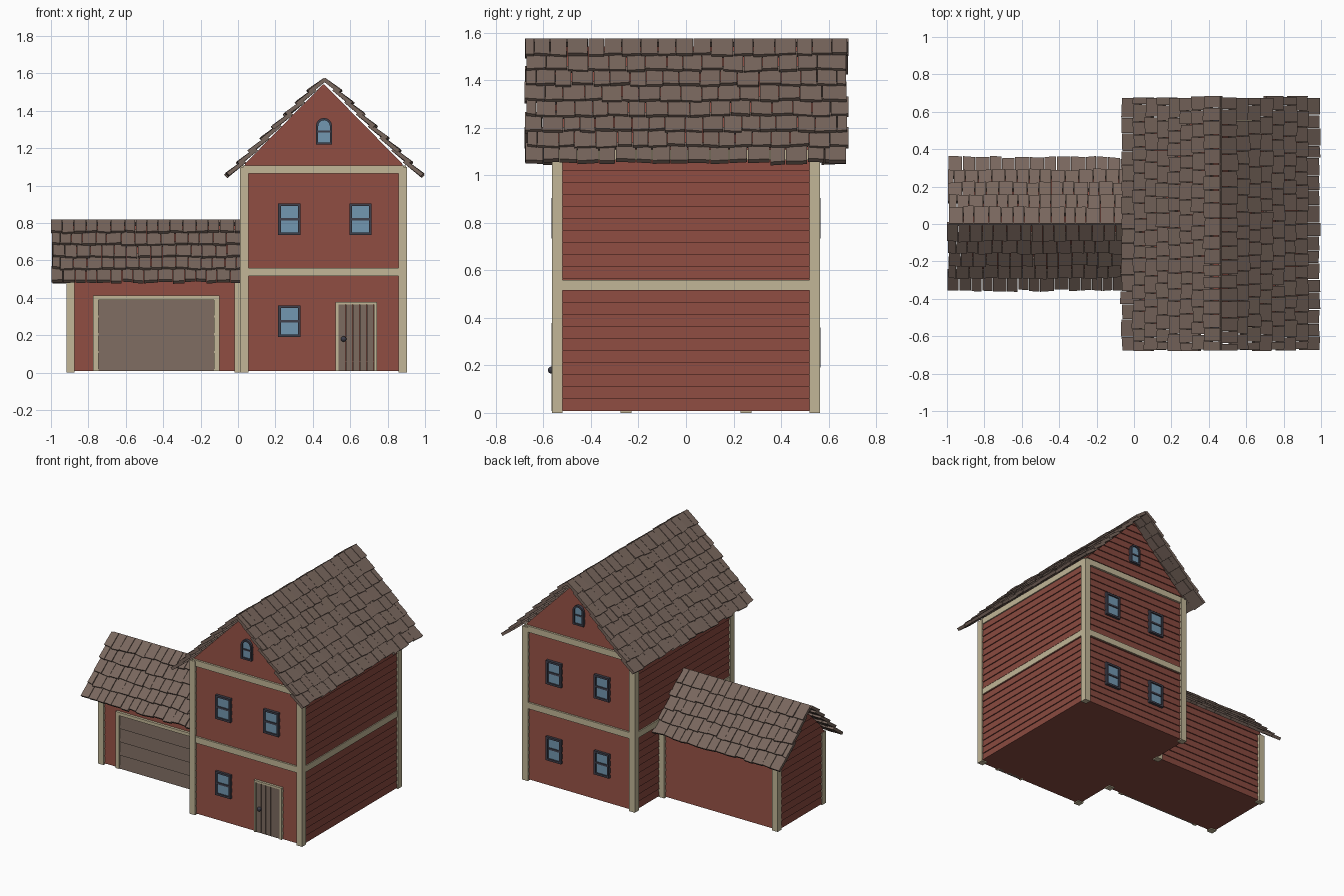
import bpy, bmesh, random
from math import sin, cos, tan, pi, radians
from mathutils import Matrix, Vector

if "Cube" in bpy.data.objects:
    bpy.data.objects.remove(bpy.data.objects["Cube"])

random.seed(4)


def material(name, rgb):
    m = bpy.data.materials.new(name)
    m.diffuse_color = (*rgb, 1)
    m.use_nodes = True
    m.node_tree.nodes["Principled BSDF"].inputs["Base Color"].default_value = m.diffuse_color
    return m


RED = material("red_siding", (0.25, 0.068, 0.05))
TRIM = material("cream_trim", (0.54, 0.47, 0.31))
ROOF = material("brown_shingle", (0.19, 0.135, 0.11))
WOOD = material("brown_door", (0.2, 0.145, 0.115))
DARK = material("dark_frame", (0.05, 0.05, 0.07))
GLASS = material("blue_glass", (0.17, 0.31, 0.44))


def finish(name, bm, mat):
    bmesh.ops.recalc_face_normals(bm, faces=bm.faces)
    me = bpy.data.meshes.new(name)
    bm.to_mesh(me)
    bm.free()
    me.materials.append(mat)
    ob = bpy.data.objects.new(name, me)
    bpy.context.collection.objects.link(ob)
    return ob


def loft(bm, rings, caps=True):
    """Join equal-length point rings with quads."""
    vs = [[bm.verts.new(p) for p in r] for r in rings]
    n = len(vs[0])
    for a, b in zip(vs, vs[1:]):
        for i in range(n):
            j = (i + 1) % n
            bm.faces.new((a[i], a[j], b[j], b[i]))
    if caps:
        bm.faces.new(vs[0])
        bm.faces.new(vs[-1])


def rect(x0, x1, y0, y1):
    return [(x0, y0), (x1, y0), (x1, y1), (x0, y1)]


def boxes(name, mat, items):
    """Each item is (x0, x1, y0, y1, z0, z1)."""
    bm = bmesh.new()
    for x0, x1, y0, y1, z0, z1 in items:
        loft(bm, [[(x, y, z) for x, y in rect(x0, x1, y0, y1)] for z in (z0, z1)])
    return finish(name, bm, mat)


def frame(name, mat, outer, inner, y0, y1):
    """Flat ring between two xz outlines, given depth along y."""
    bm = bmesh.new()
    loop = lambda pts, y: [(x, y, z) for x, z in pts]
    loft(bm, [loop(outer, y0), loop(outer, y1), loop(inner, y1), loop(inner, y0),
              loop(outer, y0)], caps=False)
    bmesh.ops.remove_doubles(bm, verts=bm.verts, dist=1e-6)
    return finish(name, bm, mat)


def plate(name, mat, outline, y0, y1):
    bm = bmesh.new()
    loft(bm, [[(x, y, z) for x, z in outline] for y in (y0, y1)])
    return finish(name, bm, mat)


# Lapped-board walls with a gable: a stack of stepped rings
def clad_body(name, cx, hx, hy, apex, slope, gable_on_x):
    bm, rings, z = bmesh.new(), [], 0.008
    while z < apex - 0.01:
        top = min(z + 0.0505, apex - 0.003)
        for zz, out in ((z, 0.007), (top, 0.0)):
            lim = (apex - zz) / slope
            a, b = hx + out, hy + out
            if gable_on_x:
                a = min(a, lim)
            else:
                b = min(b, lim)
            rings.append([(x, y, zz) for x, y in rect(cx - a, cx + a, -b, b)])
        z = top
    loft(bm, rings)
    return finish(name, bm, RED)


# Overlapping, slightly uneven shingles on both slopes of a roof
def shingle_roof(name, u0, u1, ridge, angle, length, rows, width, place):
    bm = bmesh.new()
    pitch, t, r = length / rows, 0.021, random.uniform
    for side in (-1, 1):
        for k in range(rows):
            u = u0 + r(-0.006, 0.006)
            stop = u1 + r(-0.006, 0.006)
            first = True
            while u < stop - 0.01:
                w = width * r(0.8, 1.2) * (0.6 if first and k % 2 else 1)
                first = False
                if stop - (u + w) < width * 0.45:
                    w = stop - u
                tail = length - k * pitch + r(-0.007, 0.007)
                head = max(-0.016, length - (k + 1.35) * pitch)
                skew, lift, g = r(-0.004, 0.004), r(-0.003, 0.004), 0.0015
                rings = []
                for s, n, d in ((head, 0.0, 0), (tail, 0.016 + lift, skew)):
                    ring = []
                    for uu, nn, e in ((u + g, n, d), (u + w - g, n, -d),
                                      (u + w - g, n + t, -d), (u + g, n + t, d)):
                        out = (s + e) * cos(angle) + nn * sin(angle)
                        up = ridge - (s + e) * sin(angle) + nn * cos(angle)
                        ring.append(place(uu, side * out, up))
                    rings.append(ring)
                loft(bm, rings)
                u += w
    return finish(name, bm, ROOF)


CX = 0.46
A1, A2 = radians(45.5), radians(44.5)

clad_body("house_walls", CX - 0.002, 0.432, 0.545, 1.545, tan(A1), True)
clad_body("garage_walls", -0.44, 0.468, 0.255, 0.79, tan(A2), False)
shingle_roof("house_roof", -0.675, 0.68, 1.55, A1, 0.719, 8, 0.079,
             lambda u, o, z: (CX + 0.003 + o, u, z))
shingle_roof("garage_roof", -0.995, 0.02, 0.793, A2, 0.463, 5, 0.067,
             lambda u, o, z: (u, o, z))

# Corner posts
boxes("house_corner_posts", TRIM,
      [(x, x + 0.045, y, y + 0.045, 0, 1.1) for x in (0.01, 0.858) for y in (-0.565, 0.52)])
boxes("garage_corner_posts", TRIM,
      [(x, x + 0.045, y, y + 0.045, 0, 0.515) for x in (-0.918, -0.02) for y in (-0.275, 0.23)])

# Trim bands around each storey
bands = []
for z in (0.517, 1.065):
    bands += [(0.03, 0.885, y, y + 0.035, z, z + 0.044) for y in (-0.561, 0.526)]
    bands += [(x, x + 0.035, -0.545, 0.545, z, z + 0.043) for x in (0.014, 0.864)]
boxes("storey_trim_bands", TRIM, bands)


# Sash windows
def window(name, x, z, s):
    hw, hh, b = 0.06, 0.085, 0.014
    frame(name + "_frame", DARK, rect(x - hw, x + hw, z - hh, z + hh),
          rect(x - hw + b, x + hw - b, z - hh + b, z + hh - b), s * 0.535, s * 0.567)
    boxes(name + "_crossbar", DARK,
          [(x - hw + b, x + hw - b, *sorted((s * 0.54, s * 0.563)), z - 0.007, z + 0.007)])
    plate(name + "_glass", GLASS,
          rect(x - hw + b, x + hw - b, z - hh + b, z + hh - b), s * 0.54, s * 0.557)


for i, (x, z, s) in enumerate([(0.275, 0.82, -1), (0.655, 0.82, -1), (0.275, 0.275, -1),
                               (0.275, 0.82, 1), (0.655, 0.82, 1),
                               (0.275, 0.275, 1), (0.655, 0.275, 1)]):
    window(f"window_{i + 1}", x, z, s)


# Arched attic windows
def arch(x, hw, z0, z1):
    pts = [(x - hw, z0), (x + hw, z0)]
    return pts + [(x + hw * cos(a * pi / 8), z1 - hw + hw * sin(a * pi / 8)) for a in range(9)]


for s, side in ((-1, "front"), (1, "back")):
    inner = arch(CX, 0.031, 1.232, 1.35)
    frame(f"attic_window_frame_{side}", DARK, arch(CX, 0.043, 1.22, 1.362), inner,
          s * 0.535, s * 0.567)
    plate(f"attic_window_glass_{side}", GLASS, inner, s * 0.54, s * 0.557)
    boxes(f"attic_window_crossbar_{side}", DARK,
          [(CX - 0.031, CX + 0.031, *sorted((s * 0.54, s * 0.563)), 1.284, 1.294)])

# Front door: jambs, planks and knob
boxes("front_door_frame", TRIM, [(0.522, 0.537, -0.567, -0.535, 0.008, 0.378),
                                 (0.727, 0.742, -0.567, -0.535, 0.008, 0.378),
                                 (0.537, 0.727, -0.567, -0.535, 0.364, 0.378)])
pw = 0.19 / 5
boxes("front_door_planks", WOOD,
      [(0.537 + i * pw + 0.0015, 0.537 + (i + 1) * pw - 0.0015, -0.56, -0.535, 0.008, 0.364)
       for i in range(5)])
bm = bmesh.new()
bmesh.ops.create_uvsphere(bm, u_segments=12, v_segments=8, radius=0.015,
                          matrix=Matrix.Translation(Vector((0.565, -0.566, 0.18))))
finish("front_door_knob", bm, DARK)

# Garage door: surround and lapped panels
boxes("garage_door_frame", TRIM, [(-0.775, -0.747, -0.28, -0.245, 0.008, 0.413),
                                  (-0.127, -0.099, -0.28, -0.245, 0.008, 0.413),
                                  (-0.747, -0.127, -0.28, -0.245, 0.39, 0.413)])
bm = bmesh.new()
rings = []
for z0, z1 in ((0.008, 0.104), (0.104, 0.199), (0.199, 0.294), (0.294, 0.39)):
    for z, y in ((z0, -0.273), (z1, -0.265)):
        rings.append([(px, py, z) for px, py in rect(-0.747, -0.127, y, -0.245)])
loft(bm, rings)
finish("garage_door_panels", bm, WOOD)
